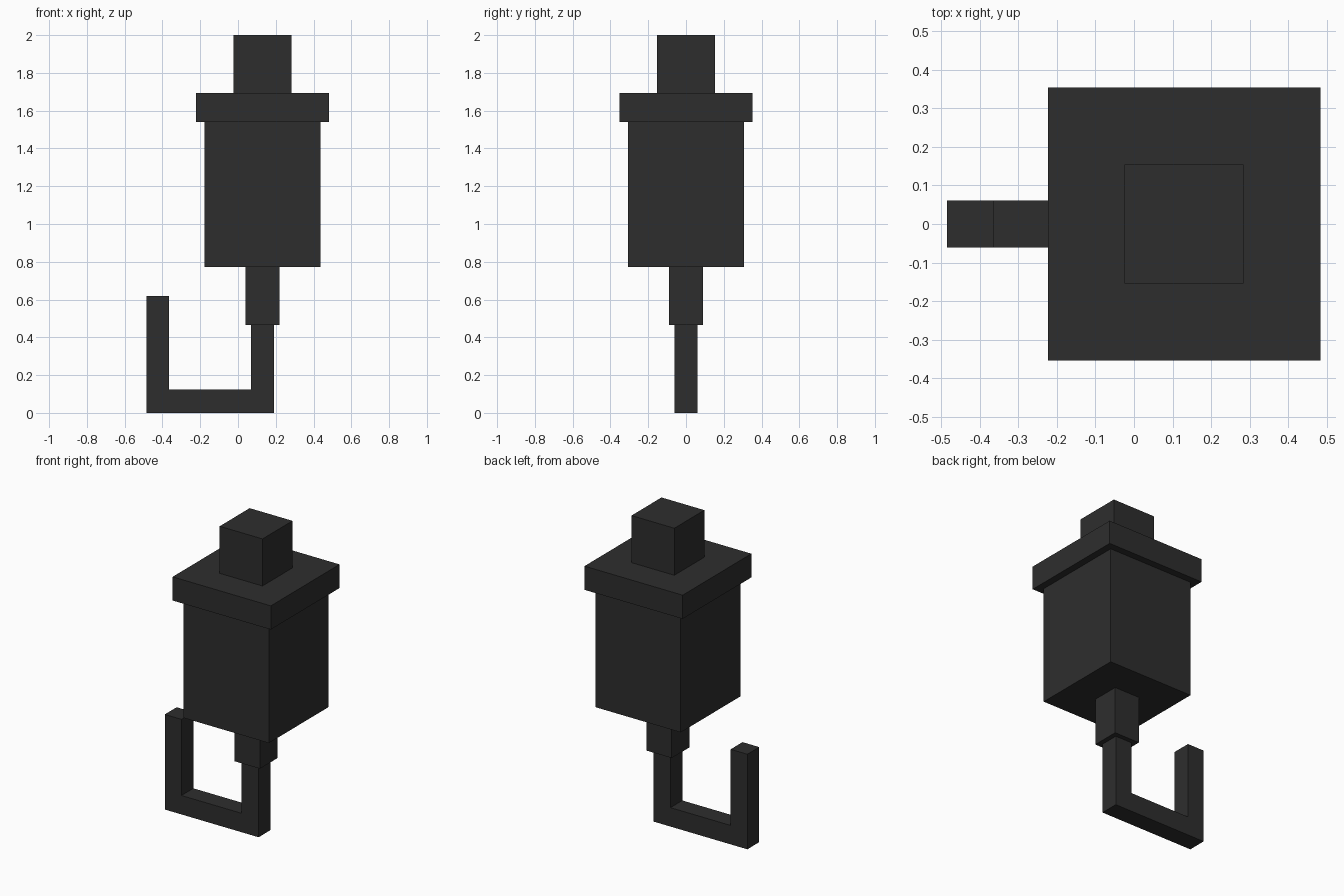
import bpy
import bmesh

cube = bpy.data.objects.get("Cube")
if cube:
    bpy.data.objects.remove(cube, do_unlink=True)

AXIS_X = 0.13  # shared vertical axis of the stacked blocks

# Dark metal
metal = bpy.data.materials.new("dark_metal")
metal.use_nodes = True
colour = (0.027, 0.027, 0.027, 1)
metal.diffuse_color = colour
metal.node_tree.nodes["Principled BSDF"].inputs["Base Color"].default_value = colour


def add_part(name, bm):
    bmesh.ops.recalc_face_normals(bm, faces=bm.faces)
    mesh = bpy.data.meshes.new(name)
    bm.to_mesh(mesh)
    bm.free()
    mesh.materials.append(metal)
    obj = bpy.data.objects.new(name, mesh)
    bpy.context.collection.objects.link(obj)
    return obj


def extruded(name, outline, half_depth):
    """Extrude an x-z outline evenly about y = 0."""
    bm = bmesh.new()
    face = bm.faces.new([bm.verts.new((x, -half_depth, z)) for x, z in outline])
    new = bmesh.ops.extrude_face_region(bm, geom=[face])["geom"]
    moved = [v for v in new if isinstance(v, bmesh.types.BMVert)]
    bmesh.ops.translate(bm, verts=moved, vec=(0, 2 * half_depth, 0))
    return add_part(name, bm)


def block(name, half, z0, z1):
    """Square block on the shared axis."""
    left, right = AXIS_X - half, AXIS_X + half
    extruded(name, [(left, z0), (right, z0), (right, z1), (left, z1)], half)


# Stacked blocks, bottom to top
block("shank_collar", 0.091, 0.465, 0.772)
block("main_body", 0.307, 0.772, 1.54)
block("top_flange", 0.353, 1.54, 1.694)
block("top_knob", 0.154, 1.694, 2.0)

# One-piece J-shaped hook
tip, inner_tip, inner_shank, shank = -0.484, -0.364, 0.069, 0.191
extruded("hook", [
    (tip, 0), (shank, 0), (shank, 0.465), (inner_shank, 0.465),
    (inner_shank, 0.123), (inner_tip, 0.123), (inner_tip, 0.618), (tip, 0.618),
], 0.061)
